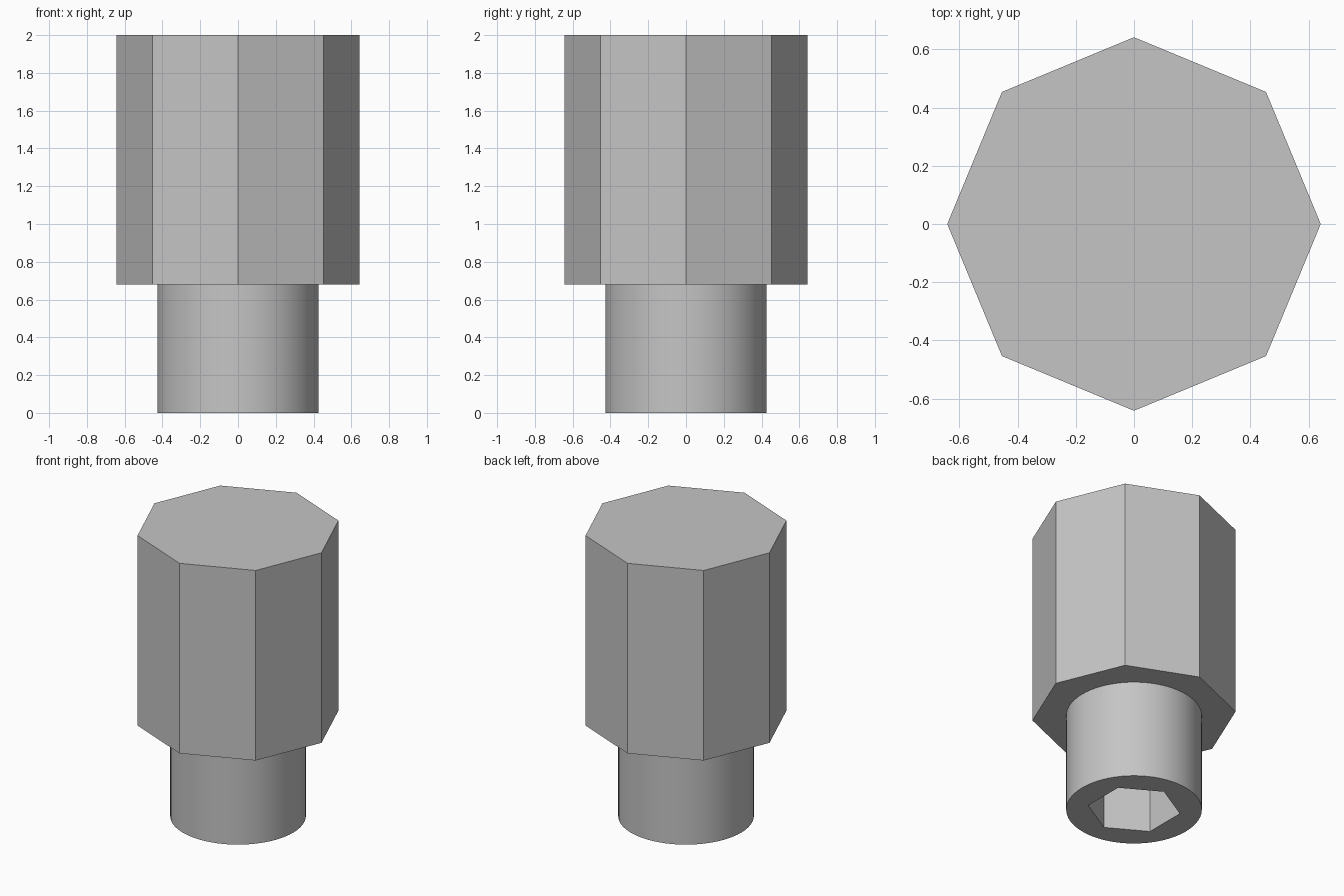
import bpy, bmesh
from math import sin, cos, tau, radians

cube = bpy.data.objects.get("Cube")
if cube:
    bpy.data.objects.remove(cube, do_unlink=True)

metal = bpy.data.materials.new("plain_grey")
metal.use_nodes = True
grey = (0.56, 0.56, 0.56, 1)
metal.diffuse_color = grey
metal.node_tree.nodes["Principled BSDF"].inputs["Base Color"].default_value = grey


def prism(name, sides, radius, z0, z1):
    """Upright prism with its first corner on the +y axis."""
    bm = bmesh.new()
    ring = [bm.verts.new((radius * sin(tau * i / sides), radius * cos(tau * i / sides), z0))
            for i in range(sides)]
    base = bm.faces.new(ring)
    top = bmesh.ops.extrude_face_region(bm, geom=[base], use_keep_orig=True)
    for v in top["geom"]:
        if isinstance(v, bmesh.types.BMVert):
            v.co.z = z1
    bmesh.ops.recalc_face_normals(bm, faces=bm.faces)
    mesh = bpy.data.meshes.new(name)
    bm.to_mesh(mesh)
    bm.free()
    mesh.materials.append(metal)
    obj = bpy.data.objects.new(name, mesh)
    bpy.context.collection.objects.link(obj)
    return obj


def combine(target, other, operation):
    """Apply a boolean and discard the helper."""
    other.hide_render = True
    mod = target.modifiers.new(operation.title(), "BOOLEAN")
    mod.operation = operation
    mod.solver = "EXACT"
    mod.object = other
    bpy.context.view_layer.objects.active = target
    bpy.ops.object.modifier_apply(modifier=mod.name)
    bpy.data.objects.remove(other, do_unlink=True)


# Octagonal head on a round stem
body = prism("octagonal_head_and_stem", 8, 0.642, 0.68, 2.0)
combine(body, prism("stem", 64, 0.427, 0.0, 1.0), "UNION")

# Hexagonal socket in the underside of the stem
combine(body, prism("socket_cutter", 6, 0.293, -0.2, 0.68), "DIFFERENCE")

# Round stem smooth, all other faces crisp
bpy.ops.object.select_all(action="DESELECT")
body.select_set(True)
bpy.context.view_layer.objects.active = body
bpy.ops.object.shade_smooth_by_angle(angle=radians(30))
